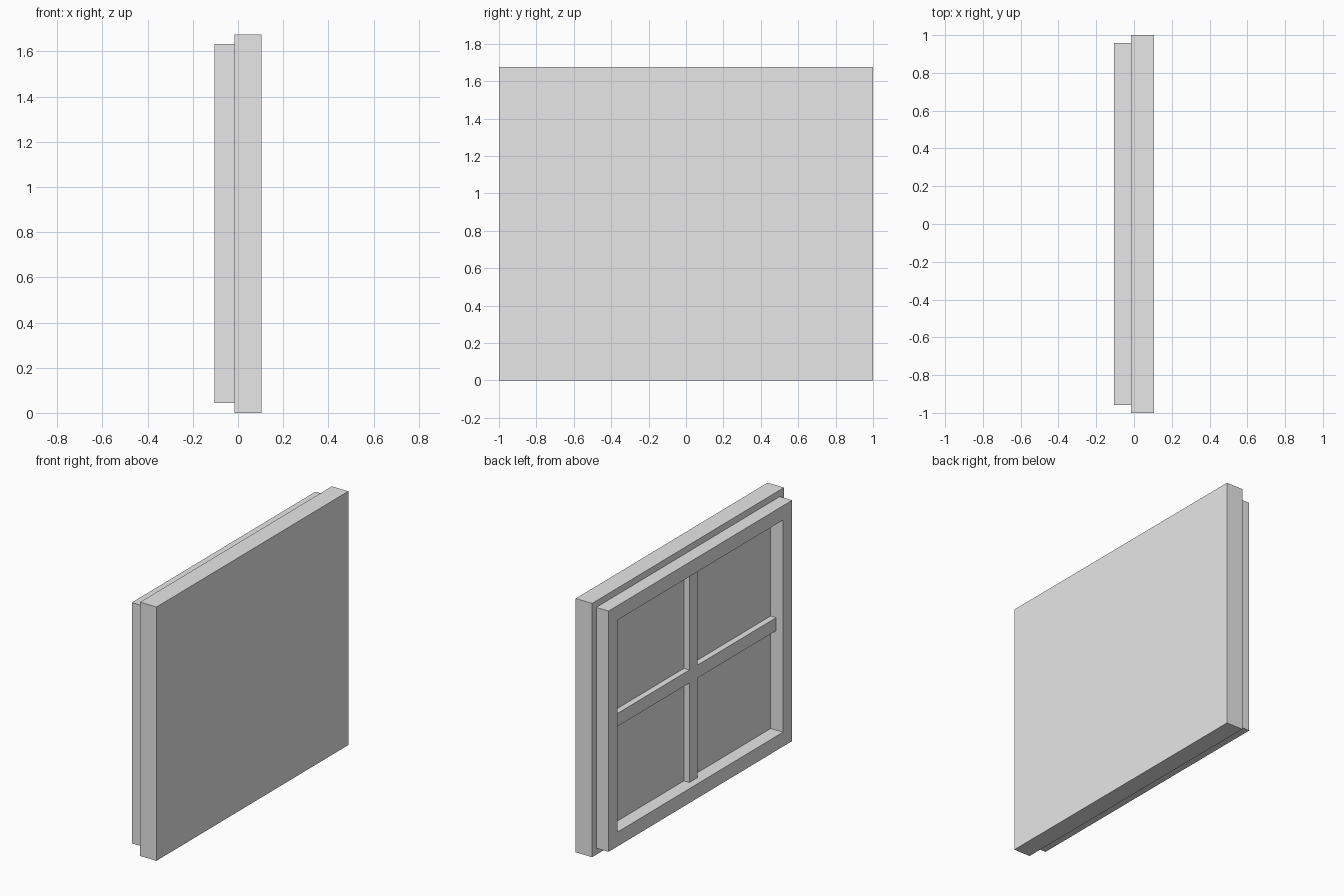
import bpy
import bmesh

cube = bpy.data.objects.get("Cube")
if cube:
    bpy.data.objects.remove(cube, do_unlink=True)

grey = bpy.data.materials.new("light_grey")
grey.use_nodes = True
grey.diffuse_color = (0.8, 0.8, 0.8, 1)
grey.node_tree.nodes["Principled BSDF"].inputs["Base Color"].default_value = (0.8, 0.8, 0.8, 1)


def panel(name, ys, zs, keep, x_back, x_front):
    """Extrude the kept cells of a y/z grid from x_back to x_front (towards -x)."""
    bm = bmesh.new()
    for i in range(len(ys) - 1):
        for j in range(len(zs) - 1):
            if keep(i, j):
                corners = [(i, j), (i + 1, j), (i + 1, j + 1), (i, j + 1)]
                bm.faces.new([bm.verts.new((x_back, ys[a], zs[b])) for a, b in corners])
    bmesh.ops.remove_doubles(bm, verts=bm.verts[:], dist=0.0001)
    result = bmesh.ops.extrude_face_region(bm, geom=bm.faces[:], use_keep_orig=True)
    moved = [v for v in result["geom"] if isinstance(v, bmesh.types.BMVert)]
    bmesh.ops.translate(bm, verts=moved, vec=(x_front - x_back, 0, 0))
    bmesh.ops.recalc_face_normals(bm, faces=bm.faces[:])
    mesh = bpy.data.meshes.new(name)
    bm.to_mesh(mesh)
    bm.free()
    mesh.materials.append(grey)
    obj = bpy.data.objects.new(name, mesh)
    bpy.context.collection.objects.link(obj)
    return obj


HEIGHT = 1.675
MID = HEIGHT / 2
WALL = -0.015      # face of the slab that carries the frame
EDGE = 0.043       # slab border around the frame
RIM = 0.095        # width of the frame
BAR = 0.043        # half width of a crossbar

outer_y, inner_y = 1 - EDGE, 1 - EDGE - RIM
low, inner_low = EDGE, EDGE + RIM

# Solid backing slab
panel("backing_slab", [-1, 1], [0, HEIGHT], lambda i, j: True, 0.105, WALL)

# Raised rectangular frame
panel("window_frame", [-outer_y, -inner_y, inner_y, outer_y],
      [low, inner_low, HEIGHT - inner_low, HEIGHT - low],
      lambda i, j: (i, j) != (1, 1), WALL, -0.105)

# Thinner cross of glazing bars inside the frame
panel("glazing_bars", [-inner_y, -BAR, BAR, inner_y],
      [inner_low, MID - BAR, MID + BAR, HEIGHT - inner_low],
      lambda i, j: i == 1 or j == 1, WALL, -0.055)
